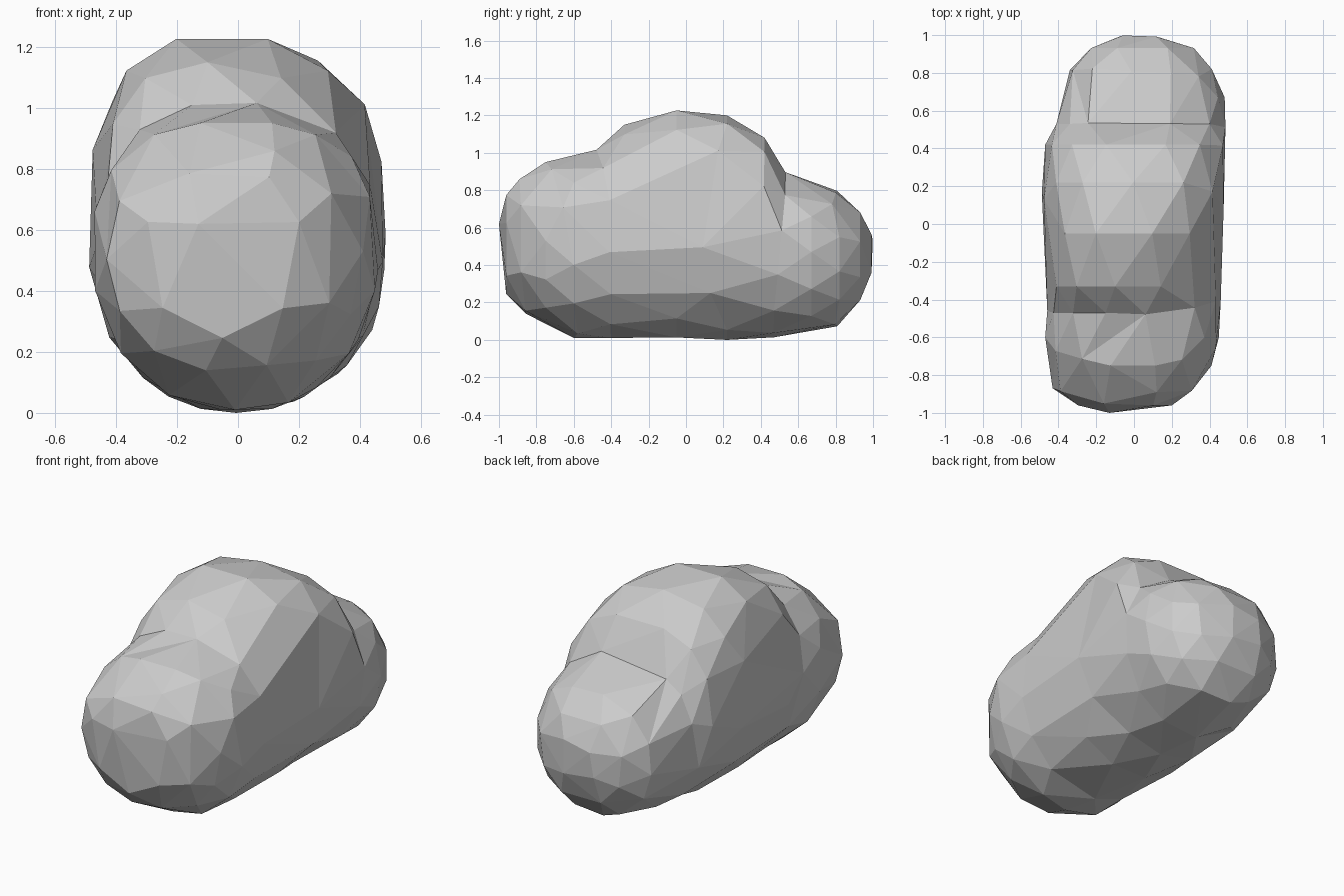
import bpy, bmesh, math

if "Cube" in bpy.data.objects:
    bpy.data.objects.remove(bpy.data.objects["Cube"])

SIDES = 14
# Stations front to back: y, left, right, bottom, top, widest height, crown shift, upper squareness
STATIONS = [
    (-0.96, -0.30, 0.20, 0.25, 0.79, 0.55, 0.04, 2.3),
    (-0.88, -0.42, 0.33, 0.16, 0.87, 0.55, 0.05, 2.3),
    (-0.75, -0.46, 0.41, 0.08, 0.96, 0.53, 0.02, 2.3),
    (-0.60, -0.48, 0.46, 0.01, 0.99, 0.53, 0.00, 2.4),
    (-0.47, -0.46, 0.46, 0.01, 1.02, 0.53, -0.02, 2.4),
    (-0.33, -0.46, 0.46, 0.01, 1.15, 0.55, -0.10, 2.3),
    (-0.05, -0.48, 0.47, 0.00, 1.24, 0.56, -0.05, 2.6),
    (0.22, -0.49, 0.48, 0.00, 1.20, 0.58, 0.00, 2.8),
    (0.42, -0.47, 0.49, 0.01, 1.09, 0.58, 0.00, 2.7),
    (0.53, -0.42, 0.48, 0.02, 0.90, 0.50, 0.00, 2.5),
    (0.67, -0.38, 0.48, 0.04, 0.85, 0.47, 0.00, 2.4),
    (0.82, -0.34, 0.42, 0.08, 0.79, 0.46, 0.00, 2.3),
    (0.93, -0.23, 0.32, 0.19, 0.70, 0.46, 0.00, 2.2),
    (0.99, -0.10, 0.16, 0.34, 0.58, 0.46, 0.00, 2.2),
]


def power(v, n):
    return math.copysign(abs(v) ** (2 / n), v)


def section(bm, station, offset):
    """Lopsided rounded cross-section; offset staggers the facets."""
    y, left, right, low, high, mid, shift, square = station
    ring = []
    for i in range(SIDES):
        a = 2 * math.pi * (i + offset) / SIDES
        c, s = math.cos(a), math.sin(a)
        n = square if s > 0 else 2.15
        x = (left + right) / 2 + (right - left) / 2 * power(c, n)
        z = mid + (high - mid if s > 0 else mid - low) * power(s, n)
        x += shift * max(s, 0) ** 2
        ring.append(bm.verts.new((x, y, z)))
    return ring


# Lumpy boulder body: three merged lobes skinned with staggered triangles
bm = bmesh.new()
rings = [section(bm, st, 0.5 * (k % 2)) for k, st in enumerate(STATIONS)]
for k in range(len(rings) - 1):
    a, b = rings[k], rings[k + 1]
    for i in range(SIDES):
        j = (i + 1) % SIDES
        if k % 2 == 0:
            bm.faces.new((a[i], b[i], a[j]))
            bm.faces.new((a[j], b[i], b[j]))
        else:
            bm.faces.new((a[i], b[i], b[j]))
            bm.faces.new((a[i], b[j], a[j]))

# Blunt front and back ends
for ring, tip in ((rings[0], (-0.13, -1.0, 0.62)), (rings[-1], (0.03, 1.0, 0.48))):
    v = bm.verts.new(tip)
    for i in range(SIDES):
        bm.faces.new((ring[i], ring[(i + 1) % SIDES], v))
bmesh.ops.recalc_face_normals(bm, faces=bm.faces)

mesh = bpy.data.meshes.new("boulder")
bm.to_mesh(mesh)
bm.free()
boulder = bpy.data.objects.new("boulder", mesh)
bpy.context.collection.objects.link(boulder)

# Coarser, irregular facets
dec = boulder.modifiers.new("facets", 'DECIMATE')
dec.ratio = 0.62
